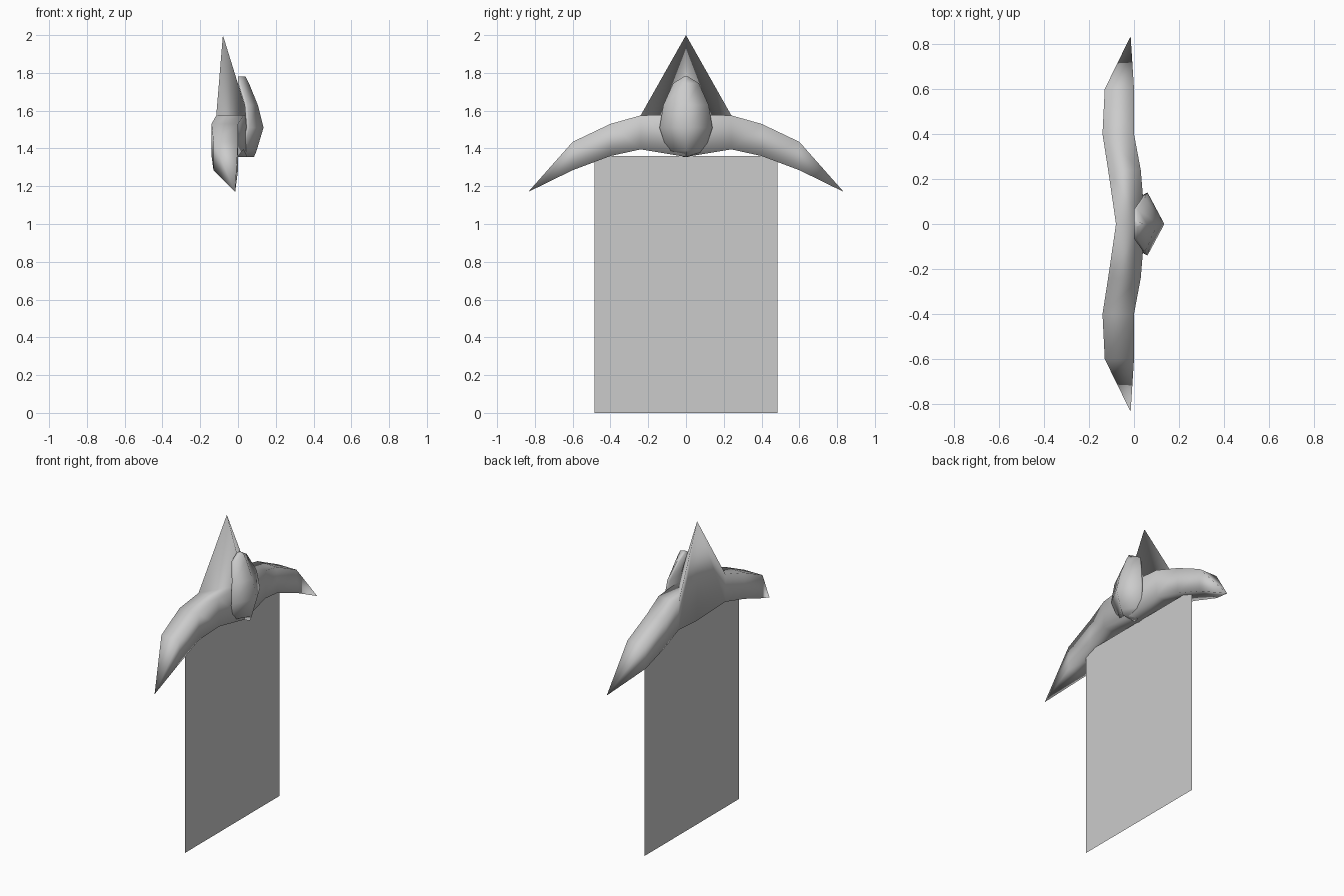
import bpy
import bmesh

if "Cube" in bpy.data.objects:
    bpy.data.objects.remove(bpy.data.objects["Cube"], do_unlink=True)

grey = bpy.data.materials.new("plain_grey")
grey.use_nodes = True
grey.diffuse_color = (0.6, 0.6, 0.6, 1)
grey.node_tree.nodes["Principled BSDF"].inputs["Base Color"].default_value = grey.diffuse_color


def finish(name, bm, smooth=True):
    bmesh.ops.remove_doubles(bm, verts=bm.verts, dist=0.0005)
    bmesh.ops.dissolve_degenerate(bm, edges=bm.edges, dist=0.0005)
    bmesh.ops.recalc_face_normals(bm, faces=bm.faces)
    for f in bm.faces:
        f.smooth = smooth
    mesh = bpy.data.meshes.new(name)
    bm.to_mesh(mesh)
    bm.free()
    mesh.materials.append(grey)
    obj = bpy.data.objects.new(name, mesh)
    bpy.context.collection.objects.link(obj)
    return obj


def loft(bm, sections):
    """Skin a chain of closed sections and cap both ends."""
    rings = [[bm.verts.new(p) for p in s] for s in sections]
    n = len(rings[0])
    for a, b in zip(rings, rings[1:]):
        for i in range(n):
            j = (i + 1) % n
            bm.faces.new((a[i], a[j], b[j], b[i]))
    for ring in (rings[0], rings[-1]):
        bm.faces.new(ring)


# Crest: a central spike with two drooping horns, box sections along y
# y, back x, front x, bottom z, top z
horn = [
    (0.24, -0.115, 0.03, 1.395, 1.575),
    (0.4, -0.14, 0.0, 1.36, 1.53),
    (0.6, -0.13, 0.0, 1.285, 1.435),
]
tip = (-0.015, 0.835, 1.17)


def box_section(y, back, front, low, high):
    return [(back, y, low), (front, y, low), (front, y, high), (back, y, high)]


centre = [(-0.08, 0, 1.355), (0.05, 0, 1.355), (0.05, 0, 1.58), (-0.08, 0, 2.0)]
half = [centre] + [box_section(*h) for h in horn]
bm = bmesh.new()
rings = [[bm.verts.new(p) for p in s] for s in half]
for side in (1, -1):
    chain = rings
    if side < 0:
        chain = [rings[0]] + [[bm.verts.new((v.co.x, -v.co.y, v.co.z)) for v in r]
                              for r in rings[1:]]
    for a, b in zip(chain, chain[1:]):
        for i in range(4):
            j = (i + 1) % 4
            bm.faces.new((a[i], a[j], b[j], b[i]))
    point = bm.verts.new((tip[0], tip[1] * side, tip[2]))
    for i in range(4):
        bm.faces.new((chain[-1][i], chain[-1][(i + 1) % 4], point))
finish("horned_crest", bm)

# Gem: ridged oval stone set on the front of the crest
# z, half width, rim x, ridge x
gem_levels = [
    (1.355, 0.012, 0.0, 0.085),
    (1.387, 0.1, 0.03, 0.098),
    (1.51, 0.14, 0.06, 0.135),
    (1.63, 0.12, 0.05, 0.105),
    (1.745, 0.068, 0.015, 0.058),
    (1.78, 0.012, 0.015, 0.04),
]
bm = bmesh.new()
loft(bm, [[(rim, -w, z), (ridge, 0, z), (rim, w, z),
           (rim - 0.015, w * 0.95, z), (rim - 0.015, -w * 0.95, z)]
          for z, w, rim, ridge in gem_levels])
gem = finish("gem", bm)

# Cloth: flat hanging sheet under the crest
bm = bmesh.new()
x, w, top = -0.04, 0.485, 1.36
bm.faces.new([bm.verts.new(p) for p in
              ((x, -w, 0), (x, w, 0), (x, w, top), (x, -w, top))])
finish("hanging_cloth", bm, smooth=False)
